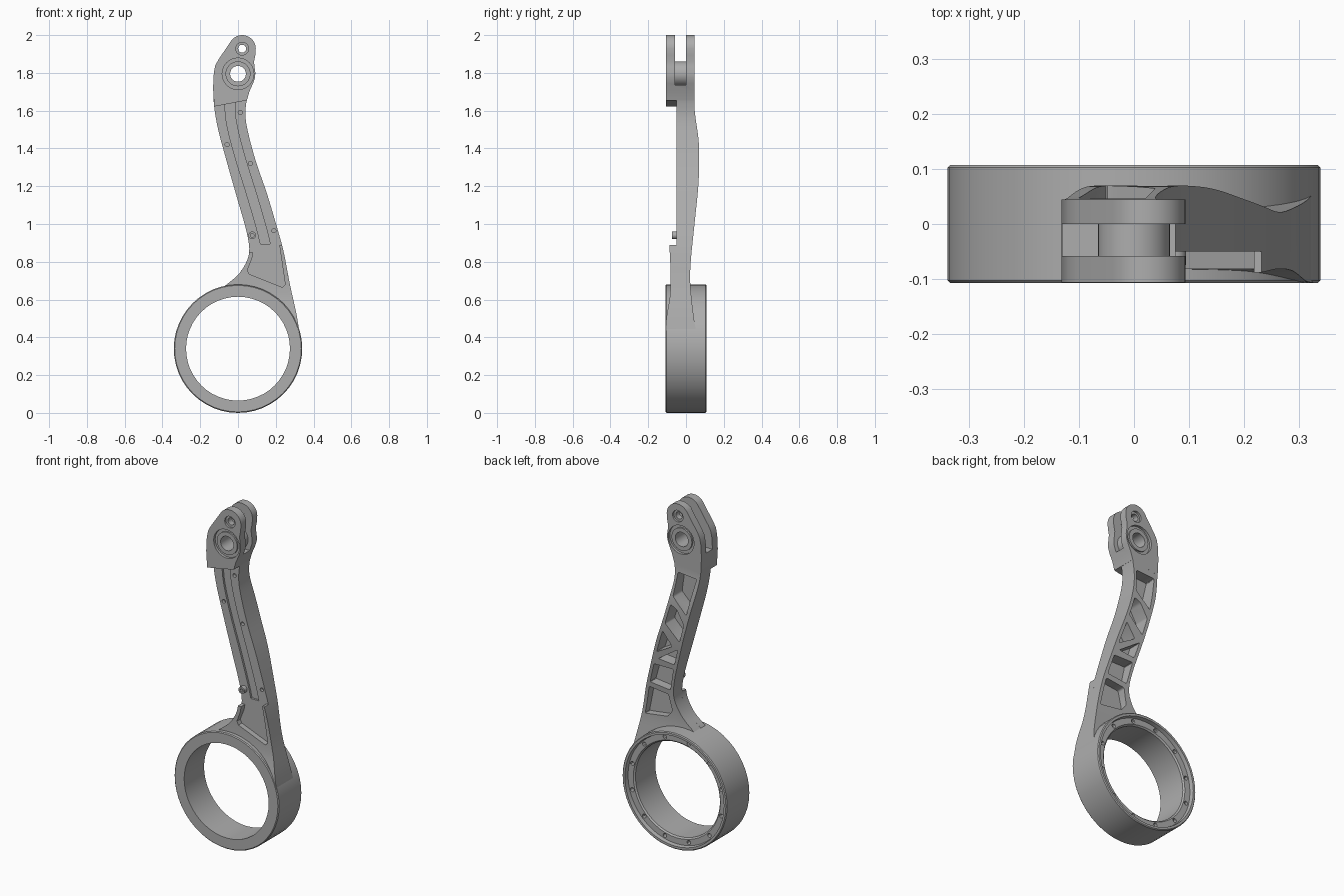
import bpy, bmesh, math
from mathutils import Vector

if "Cube" in bpy.data.objects:
    bpy.data.objects.remove(bpy.data.objects["Cube"], do_unlink=True)

grey = bpy.data.materials.new("machined_grey")
grey.use_nodes = True
COLOUR = (0.42, 0.42, 0.42, 1)
grey.diffuse_color = COLOUR
grey.node_tree.nodes["Principled BSDF"].inputs["Base Color"].default_value = COLOUR


def make(name, bm):
    bmesh.ops.recalc_face_normals(bm, faces=bm.faces)
    mesh = bpy.data.meshes.new(name)
    bm.to_mesh(mesh)
    bm.free()
    mesh.materials.append(grey)
    obj = bpy.data.objects.new(name, mesh)
    bpy.context.collection.objects.link(obj)
    return obj


def prism(name, pts, y0, y1, rounding=0):
    """Extrude an (x, z) outline along y, optionally rounding its corners."""
    bm = bmesh.new()
    face = bm.faces.new([bm.verts.new((x, y0, z)) for x, z in pts])
    ext = bmesh.ops.extrude_face_region(bm, geom=[face])["geom"]
    moved = [v for v in ext if isinstance(v, bmesh.types.BMVert)]
    bmesh.ops.translate(bm, verts=moved, vec=(0, y1 - y0, 0))
    if rounding:
        edges = [e for e in bm.edges if abs(e.verts[0].co.y - e.verts[1].co.y) > 1e-5]
        bmesh.ops.bevel(bm, geom=edges, offset=rounding, segments=3, profile=0.5, affect='EDGES')
    return make(name, bm)


def circle(x, z, r, n=32, start=0, end=360):
    steps = n if end - start == 360 else n + 1
    angles = [math.radians(start + (end - start) * i / n) for i in range(steps)]
    return [(x + r * math.cos(a), z + r * math.sin(a)) for a in angles]


def cut(obj, cutters):
    for c in cutters:
        mod = obj.modifiers.new("cut", 'BOOLEAN')
        mod.operation, mod.solver, mod.object = 'DIFFERENCE', 'EXACT', c
        graph = bpy.context.evaluated_depsgraph_get()
        mesh = bpy.data.meshes.new_from_object(obj.evaluated_get(graph))
        obj.modifiers.clear()
        obj.data = mesh
        bpy.data.objects.remove(c, do_unlink=True)


def spline(table):
    """Smooth curve through (z, value) pairs."""
    def slope(i):
        a, b = table[max(i - 1, 0)], table[min(i + 1, len(table) - 1)]
        return (b[1] - a[1]) / (b[0] - a[0])

    def value(z):
        i = 0
        while i < len(table) - 2 and z > table[i + 1][0]:
            i += 1
        (z0, v0), (z1, v1) = table[i], table[i + 1]
        h = z1 - z0
        t = (z - z0) / h
        return ((2*t**3 - 3*t*t + 1) * v0 + (t**3 - 2*t*t + t) * h * slope(i)
                + (3*t*t - 2*t**3) * v1 + (t**3 - t*t) * h * slope(i + 1))
    return value


# Arm outline and thickness as functions of height
left = spline([(0.4, -.08), (0.66, -.08), (0.68, -.06), (0.73, 0), (0.8, .045), (0.86, .06),
               (0.96, .045), (1.155, -.01), (1.35, -.065), (1.5, -.105), (1.62, -.126), (1.72, -.132)])
right = spline([(0.4, .33), (0.52, .31), (0.68, .275), (0.86, .24), (0.97, .21), (1.155, .155),
                (1.34, .092), (1.5, .05), (1.58, .039), (1.66, .047), (1.7, .06)])
back = spline([(0.4, .06), (0.48, .045), (0.6, .03), (0.7, .022), (0.8, .025), (1, .045),
               (1.2, .065), (1.35, .07), (1.45, .066), (1.6, .046), (1.68, .045)])
pad_front = spline([(0.4, -.107), (0.5, -.104), (0.62, -.085), (0.75, -.082), (0.89, -.088)])


def loft(name, z0, z1, rows, front, rear):
    bm = bmesh.new()
    rings = []
    for i in range(rows + 1):
        z = z0 + (z1 - z0) * i / rows
        l, r, f, b = left(z), right(z), front(z), rear(z)
        rings.append([bm.verts.new(p) for p in ((l, f, z), (r, f, z), (r, b, z), (l, b, z))])
    for a, b in zip(rings, rings[1:]):
        for k in range(4):
            bm.faces.new((a[k], a[(k + 1) % 4], b[(k + 1) % 4], b[k]))
    bm.faces.new(rings[0])
    bm.faces.new(rings[-1])
    return make(name, bm)


def hole(x, z, r, y0, y1, n=24):
    return prism("cutter", circle(x, z, r, n), y0, y1)


RING_Z, HOLE = 0.34, (0, 1.795)
PIN_HOLE = (.022, 1.928)
FRONT = -.05

# Big ring with a recessed shoulder and bolt holes at the back
bm = bmesh.new()
profile = [(.275, -.108), (.335, -.108), (.34, -.103), (.34, .103), (.335, .108),
           (.322, .108), (.318, .085), (.283, .085), (.275, .077)]
verts = [bm.verts.new((r, y, RING_Z)) for r, y in profile]
edges = [bm.edges.new((verts[i], verts[i - 1])) for i in range(len(verts))]
bmesh.ops.spin(bm, geom=verts + edges, cent=(0, 0, RING_Z), axis=(0, 1, 0),
               angle=math.tau, steps=48, use_duplicate=False)
bmesh.ops.remove_doubles(bm, verts=bm.verts, dist=1e-4)
ring = make("bearing_ring", bm)
cut(ring, [hole(x, z, .012, .045, .12, 12) for x, z in circle(0, RING_Z, .3, 12, 15, 375)])

# Main arm: bore clearance, front channel, screw holes, truss pockets behind
arm = loft("arm", 0.42, 1.69, 48, lambda z: FRONT, back)
cutters = [hole(0, RING_Z, .31, -.2, .2, 48)]
heights = [0.895 + 0.755 * i / 16 for i in range(17)]


def middle(z):
    return (left(z) + right(z)) / 2


def strip(offset, width):
    return ([(middle(z) + offset - width, z) for z in heights]
            + [(middle(z) + offset + width, z) for z in reversed(heights)])


cutters.append(prism("cutter", strip(0, .026), -.2, FRONT + .012))
for x, z in ((-.058, 1.42), (.012, 1.59), (.065, 1.32), (.19, .965)):
    cutters.append(hole(x, z, .011, -.1, FRONT + .02, 12))
MARGIN = .02
pockets = [
    [(0, 1.59), (1, 1.6), (1, 1.46), (0, 1.37)],
    [(1, 1.41), (.6, 1.39), (0, 1.31), (0, 1.2), (1, 1.29)],
    [(1, 1.24), (.3, 1.16), (1, 1.1)],
    [(0, 1.15), (.85, 1.06), (0, 1.05)],
    [(0, 1.02), (1, 1.02), (1, .9), (0, .885)],
    [(0.1, .855), (1, .87), (1, .7), (.4, .72), (.15, .76)],
]
for pts in pockets:
    outline = []
    for f, z in pts:
        l, r = left(z) + MARGIN, right(z) - MARGIN
        outline.append((l + f * (r - l), z))
    cutters.append(prism("cutter", outline, -.02, .2, .008))
cut(arm, cutters)

# Raised web at the foot of the arm, open pocket in front
web = loft("foot_web", 0.42, 0.89, 24, pad_front, lambda z: -.04)
pocket = [(.0, .95), (.0, .855), (.08, .85), (.075, .82), (.05, .755), (.06, .735),
          (.235, .665), (.25, .68), (.21, .95)]
cut(web, [hole(0, RING_Z, .31, -.2, .2, 48), prism("cutter", pocket, -.2, 0)])

# Forked head with two lugs
outline = [(.047, 1.655), (.06, 1.70), (.08, 1.745), (.09, 1.775), (.092, 1.8), (.087, 1.835),
           (.085, 1.86), (.092, 1.895)]
outline += circle(*PIN_HOLE, .072, 16, 0, 150)
outline += [(-.105, 1.868), (-.12, 1.84), (-.128, 1.80), (-.132, 1.72), (-.126, 1.622)]
head = prism("fork_head", outline, -.107, .045)
slot = [(-.3, 1.735), (.3, 1.735), (.3, 2.1), (-.3, 2.1)]
cut(head, [prism("cutter", slot, -.058, 0),
           hole(*HOLE, .084, -.2, -.092), hole(*HOLE, .084, .03, .2),
           hole(*HOLE, .06, -.2, .2),
           hole(*PIN_HOLE, .034, -.2, -.095), hole(*PIN_HOLE, .034, .033, .2),
           hole(*PIN_HOLE, .021, -.2, .2)])

# Pivot sleeve between the lugs
sleeve = prism("pivot_sleeve", circle(*HOLE, .066), -.102, .04)
cut(sleeve, [hole(*HOLE, .042, -.2, .2)])

# Locating pin on the front of the arm
pin = prism("locating_pin", circle(.075, .94, .02, 20), -.075, -.04)
cut(pin, [hole(.075, .94, .01, -.1, -.055, 12)])

# Smooth shading with sharp edges kept
bpy.ops.object.select_all(action='DESELECT')
for obj in (ring, arm, web, head, sleeve, pin):
    obj.select_set(True)
    bpy.context.view_layer.objects.active = obj
bpy.ops.object.shade_smooth_by_angle(angle=math.radians(30))
